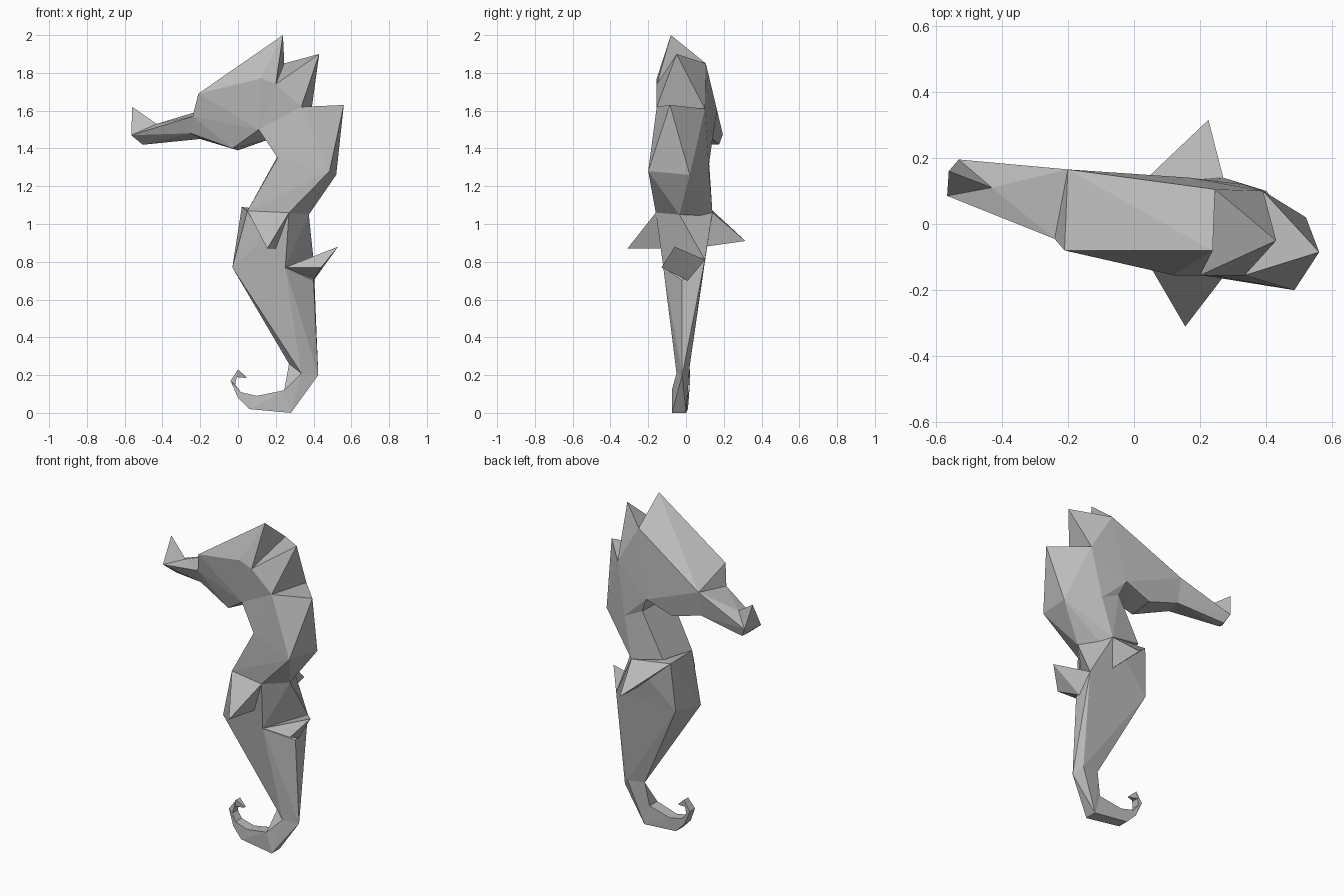
import bpy
import bmesh

default_cube = bpy.data.objects.get("Cube")
if default_cube:
    bpy.data.objects.remove(default_cube, do_unlink=True)

# One plain grey for the whole animal
grey = bpy.data.materials.new("plain_grey")
grey.use_nodes = True
colour = (0.5, 0.5, 0.5, 1)
grey.diffuse_color = colour
grey.node_tree.nodes["Principled BSDF"].inputs["Base Color"].default_value = colour


def facet_block(name, *groups):
    """Flat-shaded faceted block wrapped around groups of corner points."""
    bm = bmesh.new()
    corners = {point for group in groups for point in group}
    for point in sorted(corners):
        bm.verts.new(point)
    result = bmesh.ops.convex_hull(bm, input=bm.verts[:])
    unused = [item for item in result["geom_interior"]
              if isinstance(item, bmesh.types.BMVert)]
    bmesh.ops.delete(bm, geom=unused, context='VERTS')
    bmesh.ops.recalc_face_normals(bm, faces=bm.faces[:])
    mesh = bpy.data.meshes.new(name)
    bm.to_mesh(mesh)
    bm.free()
    mesh.materials.append(grey)
    part = bpy.data.objects.new(name, mesh)
    bpy.context.collection.objects.link(part)
    return part


# Trunk rings, from the tail root upwards
tail_root = [(.27, .01, .26), (.335, -.05, .21), (.425, -.02, .2), (.38, .02, .25)]
belly_front = (-.03, -.1, .77)
belly_right = (.25, -.12, .77)
belly_back = (.4, .1, .81)
belly_left = (.0, .1, .8)
belly = [belly_front, belly_right, belly_back, belly_left]
rump = (.4, -.02, .7)

chest_right = (.05, -.13, 1.07)
flank_right = (.27, -.16, 1.06)
chest_back = (.375, -.035, 1.05)
waist_left = (.31, .075, 1.04)
flank_left = (.27, .14, 1.06)
chest_left = (.02, .12, 1.09)
waist = [chest_right, flank_right, chest_back, waist_left, flank_left]
neck_front = (.07, .12, 1.1)

shoulders = [(.21, -.15, 1.35), (.485, -.2, 1.28), (.52, .02, 1.26),
             (.33, .12, 1.3), (.21, .12, 1.36)]

# Head and neck joints
throat = [(.11, -.12, 1.5), (.17, .14, 1.45)]
nape = [(.335, -.155, 1.62), (.39, .1, 1.61)]
neck_spike = (.56, -.085, 1.63)
crown_back = [(.2, -.155, 1.74), (.245, .105, 1.85)]
crest_tip = (.238, -.08, 2)
rear_crest_tip = (.43, -.05, 1.9)
cheek = (.12, -.155, 1.77)
brow = [(-.21, -.08, 1.69), (-.2, .165, 1.6)]
chin = [(-.03, -.05, 1.4), (0, .13, 1.39)]

# Snout, from face to mouth
snout_root = [(-.24, -.045, 1.57), (-.2, .165, 1.6), (-.25, .0, 1.48), (-.2, .14, 1.45)]
snout_bridge = (-.43, .11, 1.53)
mouth_right = (-.565, .085, 1.47)
mouth_left = (-.53, .195, 1.475)
mouth_low = [(-.505, .13, 1.42), (-.5, .175, 1.42)]
lip_tip = (-.56, .16, 1.62)

# Trunk
facet_block("lower_body", tail_root, belly, [rump])
facet_block("upper_body", belly, waist, [chest_left])
facet_block("lower_neck", waist, shoulders, [neck_front])
facet_block("upper_neck", shoulders, throat, nape, [neck_spike])

# Head
facet_block("rear_crest", throat, nape, crown_back, [rear_crest_tip])
facet_block("head", throat, crown_back, brow, chin, snout_root, [crest_tip, cheek])
facet_block("snout", snout_root, mouth_low, [snout_bridge, mouth_right, mouth_left])
facet_block("upper_lip", [snout_bridge, mouth_right, mouth_left, lip_tip])

# Fins
facet_block("right_fin", [chest_right, flank_right, (.155, -.31, .87), (.2, -.13, .87)])
facet_block("left_fin", [chest_left, flank_left, (.225, .315, .91), (.25, .1, .88)])
facet_block("back_fin", [belly_right, belly_back, (.53, -.06, .88),
                         (.44, -.13, .77), (.4, .01, .7)])

# Curled tail: each step is (outer x, outer z), (inner x, inner z), y limits
tail_steps = [
    ((.28, .0), (.245, .12), (-.075, .0)),
    ((.06, .02), (.1, .09), (-.055, .01)),
    ((.0, .08), (.015, .11), (-.045, .015)),
    ((-.04, .17), (-.015, .15), (-.03, .02)),
    ((.0, .23), (-.015, .19), (-.02, .02)),
    ((.045, .19), (.04, .185), (.0, .01)),
]
previous = tail_root
for number, (outer, inner, limits) in enumerate(tail_steps, start=1):
    ring = [(x, y, z) for x, z in (outer, inner) for y in limits]
    facet_block(f"tail_segment_{number}", previous, ring)
    previous = ring
